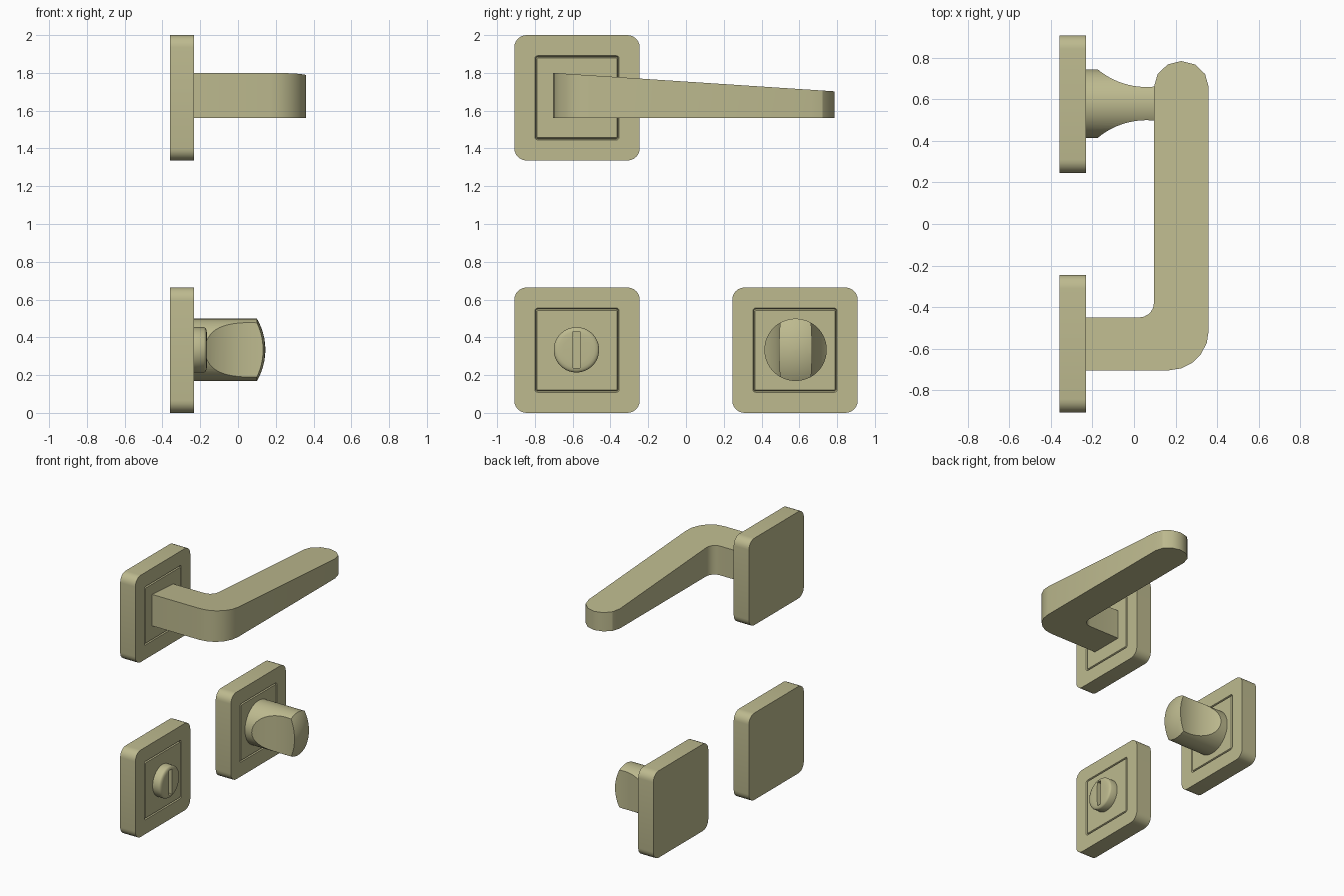
import bpy, bmesh
from math import sin, cos, pi, radians, sqrt

if "Cube" in bpy.data.objects:
    bpy.data.objects.remove(bpy.data.objects["Cube"])

FACE = -0.232   # x of the plates' front face
BACK = -0.36

bronze = bpy.data.materials.new("olive_bronze")
bronze.diffuse_color = (.51, .49, .274, 1)
bronze.use_nodes = True
bronze.node_tree.nodes["Principled BSDF"].inputs["Base Color"].default_value = bronze.diffuse_color


def finish(name, bm):
    bmesh.ops.remove_doubles(bm, verts=bm.verts, dist=1e-5)
    bmesh.ops.recalc_face_normals(bm, faces=bm.faces)
    me = bpy.data.meshes.new(name)
    bm.to_mesh(me)
    bm.free()
    me.materials.append(bronze)
    ob = bpy.data.objects.new(name, me)
    bpy.context.collection.objects.link(ob)
    return ob


def smooth(ob):
    bpy.ops.object.select_all(action='DESELECT')
    bpy.context.view_layer.objects.active = ob
    ob.select_set(True)
    bpy.ops.object.shade_smooth_by_angle(angle=radians(30))


def loft(name, rings):
    """Skin a list of equal-length point rings and cap both ends."""
    bm = bmesh.new()
    vs = [[bm.verts.new(p) for p in r] for r in rings]
    n = len(vs[0])
    for a, b in zip(vs, vs[1:]):
        for i in range(n):
            j = (i + 1) % n
            bm.faces.new((a[i], a[j], b[j], b[i]))
    bm.faces.new(vs[0])
    bm.faces.new(vs[-1])
    return finish(name, bm)


def arc(cx, cy, r, a0, a1, n, ry=None):
    ry = ry or r
    return [(cx + r * cos(radians(a0 + (a1 - a0) * i / n)),
             cy + ry * sin(radians(a0 + (a1 - a0) * i / n))) for i in range(n + 1)]


def boolean(ob, cutter, op):
    m = ob.modifiers.new("cut", 'BOOLEAN')
    m.object, m.operation, m.solver = cutter, op, 'EXACT'
    bpy.context.view_layer.objects.active = ob
    bpy.ops.object.modifier_apply(modifier=m.name)
    bpy.data.objects.remove(cutter)


def plate(name, y, z):
    """Rounded square rose with a thin square groove in its face."""
    rings = []
    for h, r, x in [(.332, .065, BACK), (.332, .065, FACE), (.223, .015, FACE),
                    (.217, .010, FACE - .012), (.211, .006, FACE)]:
        ring = []
        for k, (sy, sz) in enumerate([(1, 1), (-1, 1), (-1, -1), (1, -1)]):
            ring += arc(y + sy * (h - r), z + sz * (h - r), r, 90 * k, 90 * k + 90, 6)
        rings.append([(x, a, b) for a, b in ring])
    smooth(loft(name, rings))


def turned(name, y, z, profile, n=64):
    """Solid of revolution about the x axis from (x, radius) pairs."""
    return loft(name, [[(x, y + r * cos(2 * pi * i / n), z + r * sin(2 * pi * i / n))
                        for i in range(n)] for x, r in profile])


# Three mounting plates
plate("handle_plate", -.577, 1.668)
plate("coin_release_plate", -.577, .332)
plate("thumb_turn_plate", .577, .332)

# Lever: plan outline with flat underside and sloping top
outline = [(FACE - .005, -.705)]
outline += arc(.168, -.513, .192, -90, 0, 5)
outline += arc(.228, .66, .132, 0, 180, 6, ry=.125)
outline += arc(.026, -.38, .07, 0, -90, 5)
outline += [(FACE - .005, -.45)]
smooth(loft("lever_handle", [
    [(x, y, 1.56) for x, y in outline],
    [(x, y, 1.80 - .0655 * (y + .705)) for x, y in outline]]))

# Slotted coin release
coin = turned("coin_release", -.58, .334,
              [(FACE - .005, .12), (-.180, .12), (-.173, .116), (-.168, .108),
               (-.165, .095), (-.164, .07)])
slot = loft("slot_cutter", [[(x, -.58 + sy * .018, .334 + sz * .096)
                             for sy, sz in [(-1, -1), (1, -1), (1, 1), (-1, 1)]]
                            for x in (-.195, -.1)])
boolean(coin, slot, 'DIFFERENCE')
smooth(coin)

# Thumb turn: domed cylinder pinched by concave scoops on both sides
R = .325
dome = [(.145 - R + sqrt(R * R - r * r), r)
        for r in (.165, .145, .12, .09, .06, .03, .002)]
knob = turned("thumb_turn", .58, .334, [(FACE - .005, .165)] + dome)
side = [(-.3, .2), (-.1785, .2)]
side += [(x, .08 + .367 - sqrt(.367 ** 2 - (x - .06) ** 2))
         for x in [-.1785 + .3785 * i / 20 for i in range(21)]]
plan = [(x, .58 + w) for x, w in side] + [(x, .58 - w) for x, w in reversed(side)]
grip = loft("grip_cutter", [[(x, y, z) for x, y in plan] for z in (.1, .6)])
boolean(knob, grip, 'INTERSECT')
smooth(knob)
